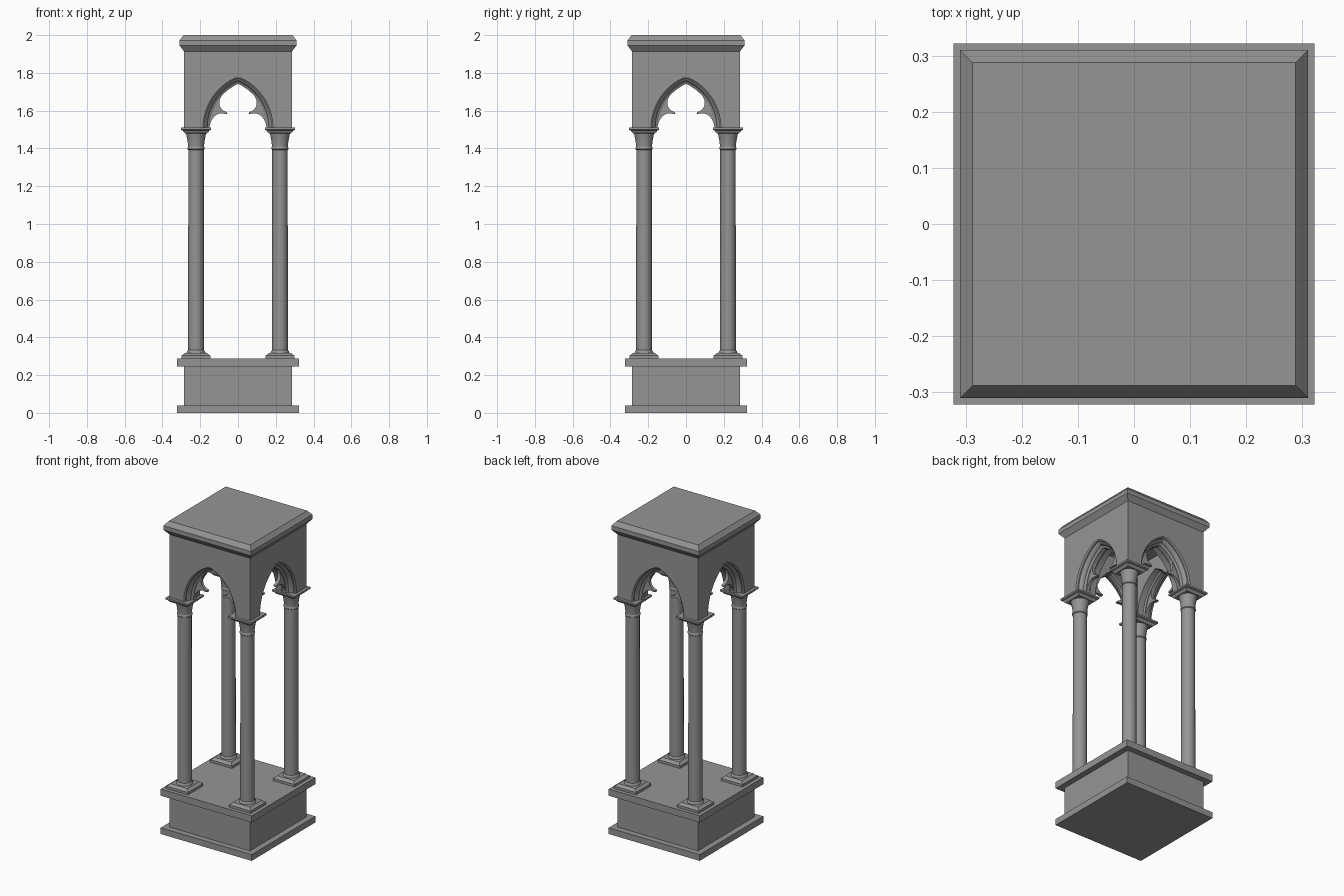
import bpy, bmesh, math
from mathutils import Matrix, Vector

if "Cube" in bpy.data.objects:
    bpy.data.objects.remove(bpy.data.objects["Cube"])

stone = bpy.data.materials.new("grey stone")
stone.use_nodes = True
GREY = (0.3, 0.3, 0.3, 1)
stone.diffuse_color = GREY
stone.node_tree.nodes["Principled BSDF"].inputs["Base Color"].default_value = GREY

BLOCK, CAVITY, COLUMN = 0.285, 0.16, 0.222   # half widths and column offset
SPRING, CEILING, TOP = 1.51, 1.83, 1.92      # heights of the arcade
ARCH_W, ARCH_R = 0.185, 0.2895               # arch half width and radius
CENTRE = ARCH_W - ARCH_R


def finish(name, bm, loc=(0, 0, 0)):
    bmesh.ops.remove_doubles(bm, verts=bm.verts, dist=1e-5)
    bmesh.ops.recalc_face_normals(bm, faces=bm.faces)
    mesh = bpy.data.meshes.new(name)
    bm.to_mesh(mesh)
    bm.free()
    mesh.materials.append(stone)
    obj = bpy.data.objects.new(name, mesh)
    obj.location = loc
    bpy.context.collection.objects.link(obj)
    return obj


def stack(name, profile, sides, loc=(0, 0, 0)):
    """Loft of (half width, height) rings; four sides make a square."""
    bm = bmesh.new()
    square = sides == 4
    grow = math.sqrt(2) if square else 1
    turn = math.pi / 4 if square else 0
    rings = []
    for r, z in profile:
        angles = [turn + i * math.tau / sides for i in range(sides)]
        rings.append([bm.verts.new((grow * r * math.cos(a), grow * r * math.sin(a), z))
                      for a in angles])
    for a, b in zip(rings, rings[1:]):
        for i in range(sides):
            j = (i + 1) % sides
            bm.faces.new((a[i], a[j], b[j], b[i]))
    bm.faces.new(rings[0])
    bm.faces.new(rings[-1])
    return finish(name, bm, loc)


def arch(offset, steps=14):
    """Half of a pointed arch from springing to apex, as (x, z)."""
    r = ARCH_R - offset
    end = math.acos(-CENTRE / r)
    return [(CENTRE + r * math.cos(end * i / steps), SPRING + r * math.sin(end * i / steps))
            for i in range(steps + 1)]


# Stepped pedestal
stack("pedestal_foot", [(0.322, 0), (0.322, 0.04)], 4)
stack("pedestal_body", [(BLOCK, 0.04), (BLOCK, 0.245)], 4)
stack("pedestal_top", [(0.322, 0.245), (0.322, 0.288)], 4)

# Four columns with plinths, bell capitals and square abaci
for sx, side in ((1, "left"), (-1, "right")):
    for sy, end in ((-1, "front"), (1, "back")):
        at = (sx * COLUMN, sy * COLUMN, 0)
        tag = f"{end}_{side}"
        stack(f"plinth_{tag}", [(0.077, 0.288), (0.077, 0.304), (0.068, 0.308),
                                (0.06, 0.318)], 4, at)
        stack(f"shaft_{tag}", [(0.05, 0.315), (0.048, 0.325), (0.042, 0.332),
                               (0.041, 1.4)], 28, at)
        stack(f"capital_{tag}", [(0.041, 1.392), (0.045, 1.396), (0.045, 1.404),
                                 (0.042, 1.41), (0.045, 1.44), (0.05, 1.465),
                                 (0.055, 1.485), (0.055, 1.49)], 28, at)
        stack(f"abacus_{tag}", [(0.058, 1.48), (0.066, 1.487), (0.07, 1.495),
                                (0.08, 1.499), (0.08, SPRING)], 4, at)

# Hollow arcade block: four mitred walls with stepped arch mouldings
mouldings = [(0, BLOCK), (0.008, 0.279), (0.008, 0.27), (0.016, 0.264),
             (0.022, 0.252), (0.022, 0.244), (0.035, 0.236), (0.035, 0.208),
             (0.028, 0.2), (0.028, CAVITY)]
bm = bmesh.new()
for quarter in range(4):
    spin = Matrix.Rotation(quarter * math.pi / 2, 3, "Z")
    for s in (1, -1):
        def vert(x, depth, z):
            return bm.verts.new(spin @ Vector((s * x, -depth, z)))
        strips = [[vert(x, depth, z) for x, z in arch(offset)]
                  for offset, depth in mouldings]
        for a, b in zip(strips, strips[1:]):
            for i in range(len(a) - 1):
                bm.faces.new((a[i], a[i + 1], b[i + 1], b[i]))
        for strip, half, top in ((strips[0], BLOCK, TOP), (strips[-1], CAVITY, CEILING)):
            bm.faces.new(strip + [vert(0, half, top), vert(half, half, top),
                                  vert(half, half, SPRING)])
bmesh.ops.remove_doubles(bm, verts=bm.verts, dist=1e-5)
bmesh.ops.holes_fill(bm, edges=[e for e in bm.edges if e.is_boundary], sides=0)
finish("arcade_block", bm)

# Pointed cusps inside each arch
cusp = [(0.152, 1.512), (0.146, 1.535), (0.136, 1.556), (0.122, 1.573), (0.105, 1.583),
        (0.085, 1.586), (0.068, 1.582), (0.056, 1.584), (0.058, 1.592), (0.074, 1.598),
        (0.088, 1.609), (0.096, 1.624), (0.099, 1.64), (0.097, 1.658), (0.089, 1.675)]
back_edge = [p for p in arch(0.026) if p[1] < 1.69][::-1]
bm = bmesh.new()
for quarter in range(4):
    spin = Matrix.Rotation(quarter * math.pi / 2, 3, "Z")
    for s in (1, -1):
        outline = cusp + back_edge
        front, back = [[bm.verts.new(spin @ Vector((s * x, -d, z))) for x, z in outline]
                       for d in (0.232, 0.212)]
        bm.faces.new(front)
        bm.faces.new(back)
        for i in range(len(outline)):
            j = (i + 1) % len(outline)
            bm.faces.new((front[i], front[j], back[j], back[i]))
finish("arch_cusps", bm)

# Roof slab with bevelled cornice
stack("cornice", [(BLOCK, 1.913), (0.31, 1.945), (0.31, 1.972), (0.288, 2.0)], 4)

# Smooth round parts, keep hard edges
bpy.ops.object.select_all(action="DESELECT")
for obj in bpy.context.collection.objects:
    if obj.type == "MESH":
        obj.select_set(True)
        bpy.context.view_layer.objects.active = obj
bpy.ops.object.shade_smooth_by_angle(angle=math.radians(30))
